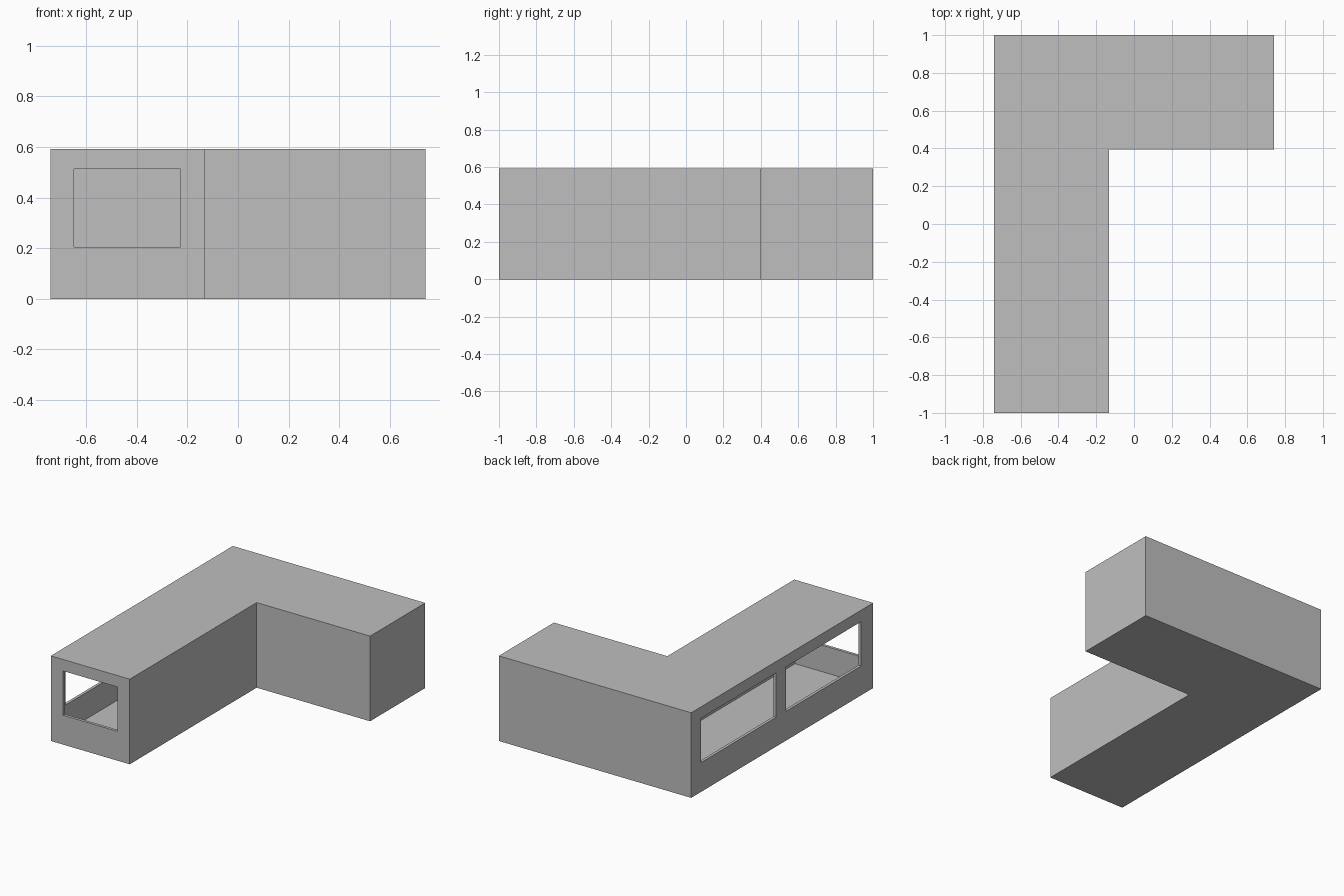
import bpy
import bmesh

default = bpy.data.objects.get("Cube")
if default:
    bpy.data.objects.remove(default, do_unlink=True)

X, Y, H = 0.74, 1.0, 0.592      # half width, half length, height
CX, CY = -0.133, 0.395          # inside corner of the L
T = 0.02                        # wall thickness
SILL, HEAD = 0.204, 0.512       # window heights

grey = bpy.data.materials.new("plain_grey")
grey.use_nodes = True
grey.diffuse_color = (0.52, 0.52, 0.52, 1)
grey.node_tree.nodes["Principled BSDF"].inputs["Base Color"].default_value = grey.diffuse_color


def prism(name, outline, z0, z1):
    """Extrude a flat outline upward into a closed solid."""
    bm = bmesh.new()
    face = bm.faces.new([bm.verts.new((x, y, z0)) for x, y in outline])
    top = bmesh.ops.extrude_face_region(bm, geom=[face])["geom"]
    verts = [v for v in top if isinstance(v, bmesh.types.BMVert)]
    bmesh.ops.translate(bm, verts=verts, vec=(0, 0, z1 - z0))
    bmesh.ops.recalc_face_normals(bm, faces=bm.faces)
    mesh = bpy.data.meshes.new(name)
    bm.to_mesh(mesh)
    bm.free()
    mesh.materials.append(grey)
    obj = bpy.data.objects.new(name, mesh)
    bpy.context.collection.objects.link(obj)
    return obj


def l_outline(t):
    """L-shaped plan, inset by t."""
    return [(-X + t, -Y + t), (CX - t, -Y + t), (CX - t, CY + t),
            (X - t, CY + t), (X - t, Y - t), (-X + t, Y - t)]


def rectangle(x0, x1, y0, y1):
    return [(x0, y0), (x1, y0), (x1, y1), (x0, y1)]


# Hollow shell with one front window and two side windows
shell = prism("building_shell", l_outline(0), 0, H)
cutters = [
    prism("room_cutter", l_outline(T), T, H - T),
    prism("front_window_cutter", rectangle(-0.647, -0.228, -Y - T, -Y + 2 * T), SILL, HEAD),
]
for y0, y1 in ((0.066, 0.89), (-0.868, -0.044)):
    cutters.append(prism("side_window_cutter", rectangle(-X - T, -X + 2 * T, y0, y1), SILL, HEAD))

for cutter in cutters:
    cutter.hide_render = True
    mod = shell.modifiers.new(cutter.name, "BOOLEAN")
    mod.operation = "DIFFERENCE"
    mod.solver = "EXACT"
    mod.object = cutter

# Apply the cuts, then discard the cutters
depsgraph = bpy.context.evaluated_depsgraph_get()
cut_mesh = bpy.data.meshes.new_from_object(shell.evaluated_get(depsgraph))
shell.modifiers.clear()
shell.data = cut_mesh
for cutter in cutters:
    bpy.data.objects.remove(cutter, do_unlink=True)
